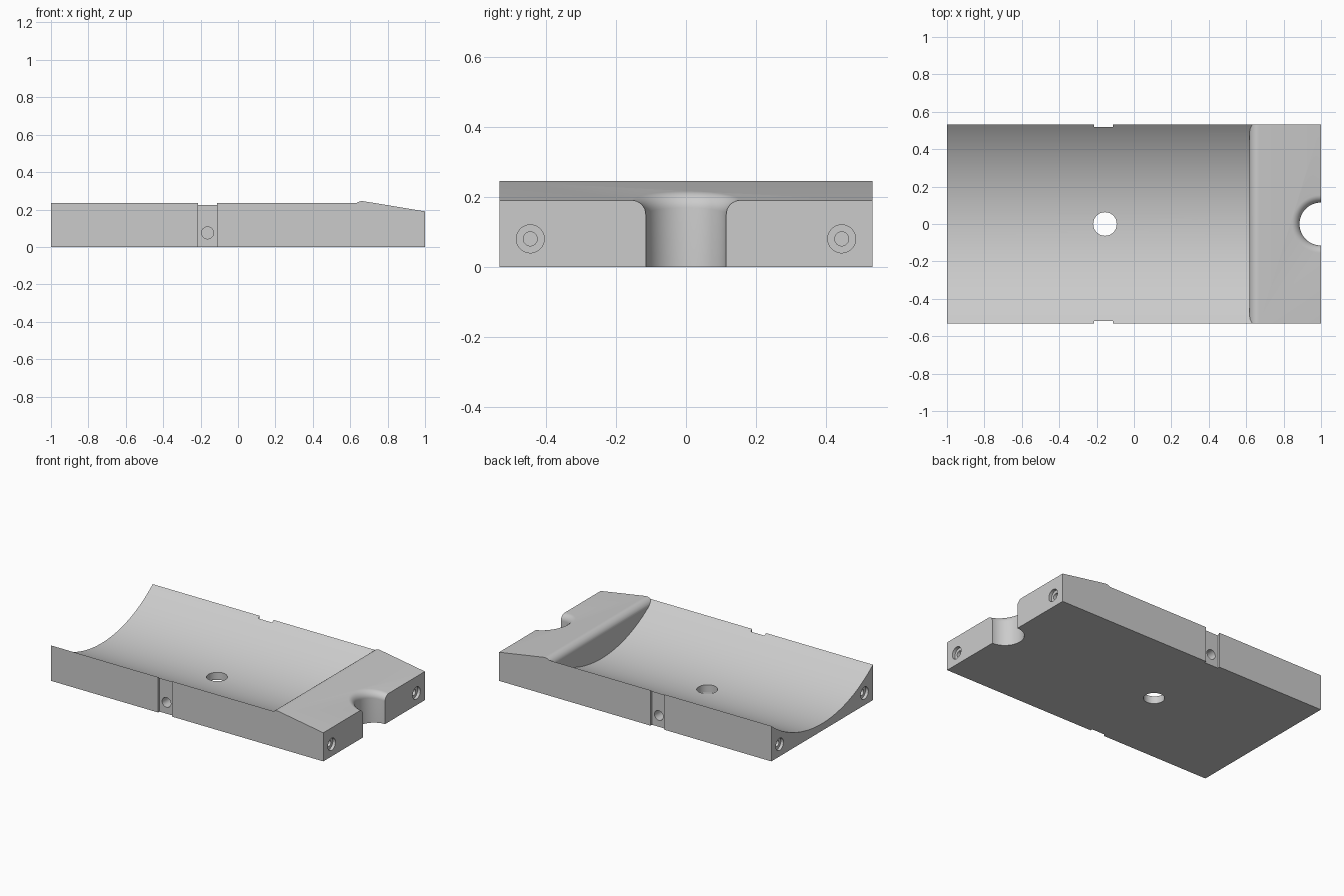
import bpy, bmesh, math
from mathutils import Vector

if "Cube" in bpy.data.objects:
    bpy.data.objects.remove(bpy.data.objects["Cube"], do_unlink=True)

HALF_Y = 0.533       # half width of the block
RIM_Z = 0.235        # height of the trough rims
FLOOR_Z = 0.048      # lowest line of the trough
WALL_X = 0.618       # where the trough meets the ramp
END_Z = 0.19         # ramp height at the end face
SLOPE = 0.165        # ramp fall per unit of x

grey = bpy.data.materials.new("satin grey")
grey.use_nodes = True
COLOUR = (0.6, 0.6, 0.6, 1)
grey.diffuse_color = COLOUR
grey.node_tree.nodes["Principled BSDF"].inputs["Base Color"].default_value = COLOUR


def ramp_z(x):
    return END_Z + SLOPE * (1 - x)


def loft(name, rings):
    """Closed solid through a list of equal-length rings of points."""
    bm = bmesh.new()
    loops = [[bm.verts.new(p) for p in ring] for ring in rings]
    n = len(loops[0])
    for a, b in zip(loops, loops[1:]):
        for i in range(n):
            j = (i + 1) % n
            bm.faces.new((a[i], a[j], b[j], b[i]))
    bm.faces.new(loops[0])
    bm.faces.new(loops[-1])
    bmesh.ops.recalc_face_normals(bm, faces=bm.faces)
    mesh = bpy.data.meshes.new(name)
    bm.to_mesh(mesh)
    bm.free()
    mesh.materials.append(grey)
    ob = bpy.data.objects.new(name, mesh)
    bpy.context.collection.objects.link(ob)
    return ob


def drill(name, start, end, radius, sides=40):
    """Round cutter between two points."""
    start, end = Vector(start), Vector(end)
    turn = (end - start).to_track_quat('Z', 'Y')
    circle = [turn @ Vector((radius * math.cos(a), radius * math.sin(a), 0))
              for a in (math.tau * i / sides for i in range(sides))]
    return loft(name, [[p + c for c in circle] for p in (start, end)])


def box(name, lo, hi):
    base = [(lo[0], lo[1]), (hi[0], lo[1]), (hi[0], hi[1]), (lo[0], hi[1])]
    return loft(name, [[(x, y, z) for x, y in base] for z in (lo[2], hi[2])])


def combine(target, tool, operation):
    mod = target.modifiers.new(tool.name, 'BOOLEAN')
    mod.operation, mod.object, mod.solver = operation, tool, 'EXACT'
    bpy.context.view_layer.objects.active = target
    bpy.ops.object.modifier_apply(modifier=mod.name)
    bpy.data.objects.remove(tool, do_unlink=True)


# Trough body: concave arc swept along x
sag = RIM_Z - FLOOR_Z
radius = (HALF_Y ** 2 + sag ** 2) / (2 * sag)
half_angle = math.asin(HALF_Y / radius)
STEPS = 64
section = [(-HALF_Y, 0), (HALF_Y, 0)]
for i in range(STEPS + 1):
    a = half_angle * (1 - 2 * i / STEPS)
    section.append((radius * math.sin(a), FLOOR_Z + radius * (1 - math.cos(a))))
body = loft("cradle_block", [[(x, y, z) for y, z in section] for x in (-1, 0.65)])

# Ramp body: wedge with a rounded crest, swept along y
fillet = 0.045
tilt = math.atan(SLOPE)
centre_x = WALL_X + fillet
centre_z = ramp_z(centre_x) - fillet / math.cos(tilt)
wedge = [(WALL_X, 0), (1, 0), (1, END_Z)]
for i in range(11):
    a = math.pi / 2 - tilt + (math.pi / 2 + tilt) * i / 10
    wedge.append((centre_x + fillet * math.cos(a), centre_z + fillet * math.sin(a)))
ramp = loft("ramp", [[(x, y, z) for x, z in wedge] for y in (-HALF_Y, HALF_Y)])
combine(body, ramp, 'UNION')

# Half-round slot in the ramp end, with a lip that follows the slope
SLOT_R, LIP = 0.115, 0.04
levels = [(SLOT_R, None)]
for i in range(9):
    a = math.pi / 2 * i / 8
    levels.append((SLOT_R + LIP * (1 - math.cos(a)), LIP * (1 - math.sin(a))))
levels.append((SLOT_R + LIP, -0.1))
rings = []
for r, depth in levels:
    ring = []
    for i in range(64):
        x = 1 + r * math.cos(math.tau * i / 64)
        y = r * math.sin(math.tau * i / 64)
        ring.append((x, y, -0.1 if depth is None else ramp_z(x) - depth))
    rings.append(ring)
combine(body, loft("end_slot", rings), 'DIFFERENCE')

# Drain hole through the trough floor
combine(body, drill("drain_hole", (-0.155, 0, -0.1), (-0.155, 0, 0.4), 0.063, 48), 'DIFFERENCE')

for side in (-1, 1):
    # Shallow side groove with a blind hole
    ys = sorted((side * 0.518, side * 0.7))
    combine(body, box("side_groove", (-0.214, ys[0], -0.1), (-0.112, ys[1], 0.4)), 'DIFFERENCE')
    combine(body, drill("side_hole", (-0.163, side * 0.6, 0.075),
                        (-0.163, side * 0.42, 0.075), 0.032), 'DIFFERENCE')
    # Counterbored screw holes in both ends
    for end in (-1, 1):
        y = side * 0.445
        for name, r, depth in (("counterbore", 0.04, 0.02), ("screw_hole", 0.02, 0.1)):
            combine(body, drill(name, (end * 1.1, y, 0.08),
                                (end * (1 - depth), y, 0.08), r), 'DIFFERENCE')

bpy.ops.object.select_all(action='DESELECT')
body.select_set(True)
bpy.context.view_layer.objects.active = body
bpy.ops.object.shade_smooth_by_angle(angle=math.radians(30))
